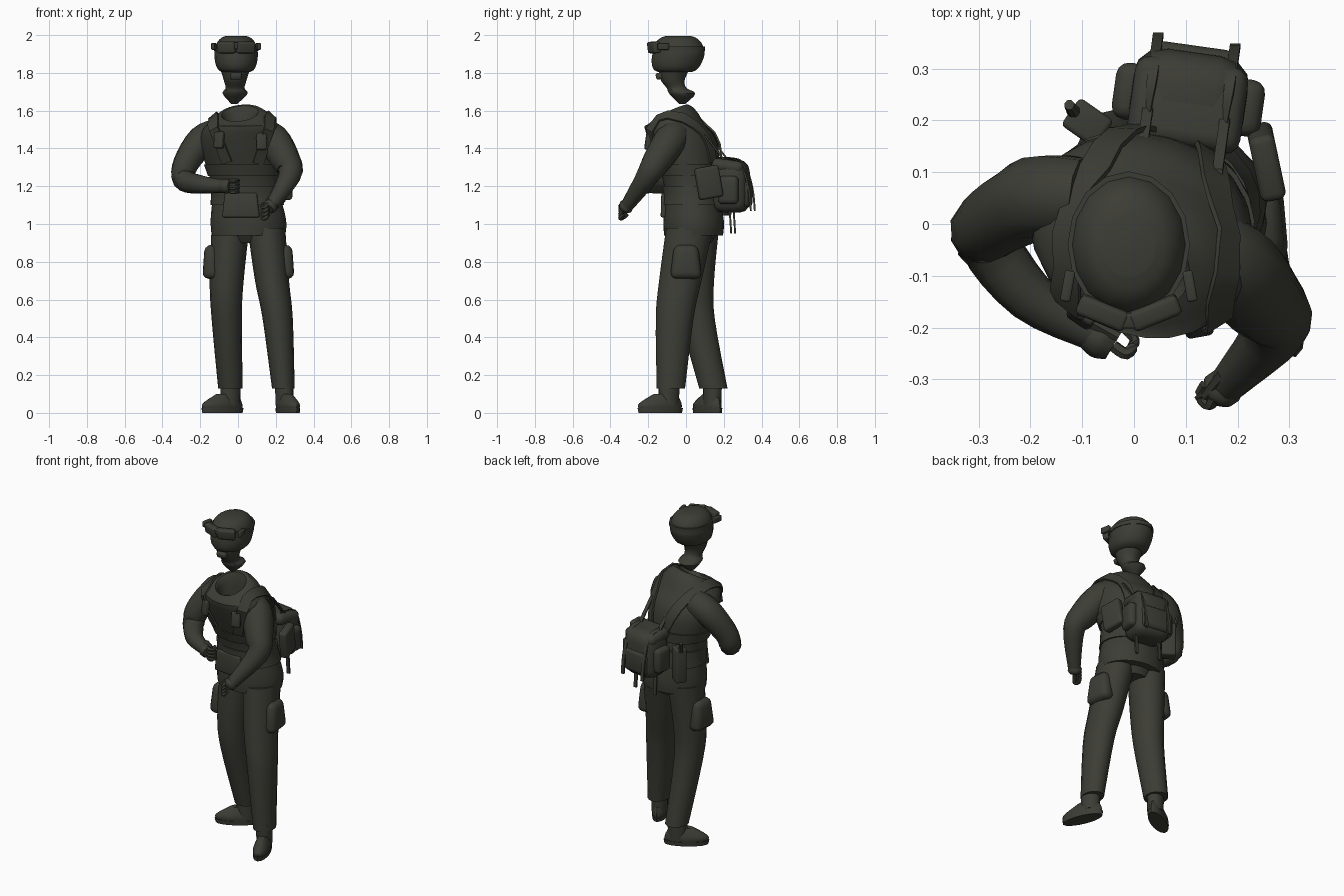
import bpy, bmesh, math
from mathutils import Vector, Matrix

default_cube = bpy.data.objects.get("Cube")
if default_cube:
    bpy.data.objects.remove(default_cube, do_unlink=True)

# One cloth colour for everything
olive = bpy.data.materials.new("dark olive cloth")
olive.use_nodes = True
olive.diffuse_color = (.046, .046, .036, 1)
shader = next(node for node in olive.node_tree.nodes if node.type == 'BSDF_PRINCIPLED')
shader.inputs["Base Color"].default_value = olive.diffuse_color
shader.inputs["Roughness"].default_value = .9


def finish(name, bm):
    bmesh.ops.recalc_face_normals(bm, faces=bm.faces)
    mesh = bpy.data.meshes.new(name)
    bm.to_mesh(mesh)
    bm.free()
    mesh.materials.append(olive)
    part = bpy.data.objects.new(name, mesh)
    bpy.context.collection.objects.link(part)
    bpy.ops.object.select_all(action='DESELECT')
    part.select_set(True)
    bpy.context.view_layer.objects.active = part
    bpy.ops.object.shade_smooth_by_angle(angle=math.radians(40))
    return part


def skin(name, rings):
    """Bridge a list of rings and cap both ends."""
    bm = bmesh.new()
    rows = [[bm.verts.new(point) for point in ring] for ring in rings]
    for lower, upper in zip(rows, rows[1:]):
        for i in range(len(lower)):
            bm.faces.new((lower[i - 1], lower[i], upper[i], upper[i - 1]))
    bm.faces.new(rows[0])
    bm.faces.new(rows[-1])
    return finish(name, bm)


def smooth(keys, steps=4):
    """Flowing curve through a few key points."""
    keys = [Vector(key) for key in keys]
    padded = [keys[0], *keys, keys[-1]]
    path = []
    for a, b, c, d in zip(padded, padded[1:], padded[2:], padded[3:]):
        for step in range(steps):
            t = step / steps
            path.append(b + (c - a + (2 * a - 5 * b + 4 * c - d + (3 * (b - c) + d - a) * t) * t) * t / 2)
    return path + [keys[-1]]


def upright(height):
    return 0, 0


def tube(name, keys, depth=1, pose=upright, sides=16):
    """Stack of level ovals; each key is a centre and a half width."""
    rings = []
    for key in smooth(keys):
        yaw, slope = pose(key.z)
        turn = Matrix.Rotation(math.radians(yaw), 3, 'Z')
        ring = []
        for i in range(sides):
            angle = math.tau * i / sides
            across, along = key.w * math.cos(angle), key.w * depth * math.sin(angle)
            ring.append(key.xyz + turn @ Vector((across, along, slope * along)))
        rings.append(ring)
    return skin(name, rings)


def limb(name, keys, sides=10):
    """Round limb square to its own path."""
    path = smooth(keys)
    rings = []
    for i, key in enumerate(path):
        ahead = (path[min(i + 1, len(path) - 1)] - path[max(i - 1, 0)]).xyz
        side = ahead.cross(Vector((.3, 1, .2))).normalized()
        rings.append([key.xyz + Matrix.Rotation(math.tau * k / sides, 3, ahead) @ side * key.w
                      for k in range(sides)])
    return skin(name, rings)


def box(name, place, size, yaw=0, tilt=0, soft=.01, taper=1):
    bm = bmesh.new()
    bmesh.ops.create_cube(bm, size=1)
    for vert in bm.verts:
        if vert.co.z > 0:
            vert.co.xy *= taper
    bmesh.ops.scale(bm, vec=size, verts=bm.verts)
    bmesh.ops.bevel(bm, geom=bm.edges[:], offset=soft, segments=3, affect='EDGES', profile=.5)
    turn = Matrix.Rotation(math.radians(yaw), 4, 'Z') @ Matrix.Rotation(math.radians(tilt), 4, 'X')
    bmesh.ops.transform(bm, matrix=Matrix.Translation(place) @ turn, verts=bm.verts)
    return finish(name, bm)


# Shirt: the chest turns against the hips, the collar slopes and folds inward
def torso_pose(height):
    return -18 * min(max(height - 1, 0) / .4, 1), max(height - 1.52, 0) * 8


shirt_keys = [(.055, .04, .94, .195), (.055, .04, 1.02, .2), (.04, .03, 1.2, .18), (.015, -.01, 1.42, .22),
              (.02, -.065, 1.53, .19), (.01, -.085, 1.585, .1), (0, -.08, 1.48, .07)]
shirt = tube("shirt", shirt_keys, depth=.8, pose=torso_pose, sides=24)


def band(name, low, high):
    """Belt that follows the shirt."""
    keys = [key + Vector((0, 0, 0, .008)) for key in smooth(shirt_keys) if low < key.z < high]
    tube(name, keys, depth=.82, pose=torso_pose, sides=24)


band("waist_belt", 1.1, 1.21)
band("chest_band", 1.25, 1.35)


def on_shirt(point, lift):
    found, spot, normal, face = shirt.closest_point_on_mesh(Vector(point))
    return spot + normal * lift, normal


def strap(name, points, width=.02, thick=.01, fitted=False):
    """Flat webbing, either lying on the shirt or hanging free."""
    backward = Vector((0, 1, .1))
    path = [on_shirt(p, thick) if fitted else (p, backward) for p in smooth(points)]
    rings = []
    for i, (point, normal) in enumerate(path):
        ahead = path[min(i + 1, len(path) - 1)][0] - path[max(i - 1, 0)][0]
        side = ahead.cross(normal).normalized() * width / 2
        rise = normal.normalized() * thick / 2
        rings.append([point + side + rise, point - side + rise, point - side - rise, point + side - rise])
    return skin(name, rings)


# Hands with curled fingers
def hand(side, sign, wrist, knuckle):
    wrist, knuckle = Vector(wrist), Vector(knuckle)
    reach = (knuckle - wrist).normalized()
    spread = Vector((0, 0, 1))
    curl = reach.cross(spread) * sign
    limb(side + "_palm", [(*wrist, .03), (*wrist.lerp(knuckle, .6), .04), (*knuckle, .03)])
    for i, finger in enumerate(("little", "ring", "middle", "index")):
        base = knuckle + spread * (i - 1.5) * .02
        bend = base + reach * .03
        tip = base + curl * .04
        limb(f"{side}_{finger}_finger", [(*base, .012), (*bend, .012), (*bend + curl * .03, .01), (*tip, .01)], sides=6)
    thumb = wrist + spread * .03 + curl * .02
    limb(side + "_thumb", [(*thumb, .015), (*thumb + reach * .07, .01)], sides=6)


# Arms
limb("right_arm", [(-.1, .05, 1.48, .08), (-.19, .05, 1.44, .082), (-.275, 0, 1.32, .07), (-.285, -.03, 1.235, .062),
                   (-.2, -.14, 1.21, .05), (-.08, -.21, 1.2, .035)])
hand("right", -1, (-.1, -.2, 1.2), (-.04, -.235, 1.2))
limb("left_arm", [(.1, -.04, 1.48, .08), (.18, -.075, 1.45, .09), (.25, -.15, 1.34, .08),
                  (.275, -.2, 1.26, .062), (.18, -.31, 1.1, .036)])
hand("left", 1, (.185, -.3, 1.11), (.16, -.33, 1.08))

# Trousers
tube("right_leg", [(-.04, .06, .98, .1), (-.06, .045, .7, .09), (-.06, .06, .5, .08), (-.04, .145, .13, .065)], depth=1.15)
tube("left_leg", [(.15, .02, .98, .1), (.18, -.03, .7, .09), (.21, -.06, .5, .08), (.24, -.08, .13, .06)], depth=1.25)
tube("trouser_seat", [(.055, .05, .9, .1), (.055, .04, 1, .17)], depth=.85)
box("right_cargo_pocket", (-.14, .05, .8), (.09, .17, .18), yaw=-5, soft=.035, taper=.75)
box("left_cargo_pocket", (.25, 0, .8), (.09, .17, .18), yaw=5, soft=.035, taper=.75)


# Boots
def boot(side, ankle, yaw):
    ankle = Vector(ankle)
    toe = Matrix.Rotation(math.radians(yaw), 3, 'Z') @ Vector((0, -1, 0))
    middle, instep = ankle + toe * .05, ankle + toe * .02

    def facing(height):
        return yaw, 0

    def layer(centre, height, half_width):
        return centre.x, centre.y, height, half_width

    tube(side + "_boot_sole", [layer(middle, 0, .046), layer(middle, .025, .048)], depth=2.7, pose=facing)
    tube(side + "_boot_foot", [layer(middle, .02, .045), layer(middle, .05, .045), layer(instep, .1, .025)],
         depth=2.7, pose=facing)
    tube(side + "_boot_shaft", [layer(ankle, .04, .045), layer(ankle, .17, .048)], depth=1.2, pose=facing)


boot("right", (-.04, .14, 0), -58)
boot("left", (.245, -.09, 0), 22)

# Helmet: rounded crown, steeper cheeks
head = Vector((-.01, -.04, 1.9))
helmet_keys = []
for degrees in range(-75, 90, 15):
    arc = math.radians(degrees)
    rise = math.sin(arc)
    power = .6 if rise > 0 else .35
    helmet_keys.append((head.x, head.y + min(rise, 0) * .02, head.z + rise / 10, .115 * math.cos(arc) ** power))
tube("helmet", helmet_keys, depth=1.2)

# Goggles, placed around the head centre
tube("goggle_strap", [(*head + Vector((0, 0, lift)), .118) for lift in (.015, .04)], depth=1.2)
for side, sign in (("right", -1), ("left", 1)):
    box(side + "_goggle_lens", head + Vector((sign * .05, -.13, .035)), (.1, .04, .06), yaw=sign * 22, tilt=8)
    box(side + "_goggle_clip", head + Vector((sign * .118, -.08, .04)), (.02, .06, .035), yaw=sign * 10, soft=.005)
box("goggle_bridge", head + Vector((0, -.145, .045)), (.06, .03, .035), tilt=8, soft=.005)

# Scarf
box("chin_piece", head + Vector((0, -.095, -.115)), (.06, .05, .035), tilt=15)
tube("neck_scarf", [(-.015, -.065, 1.81, .075), (-.015, -.07, 1.76, .06), (-.015, -.05, 1.72, .05),
                    (-.015, -.02, 1.69, .066), (-.02, -.02, 1.635, .015)], depth=1.1, sides=10)

# Pack, built on a slightly turned frame
pack_yaw = -8
pack_turn = Matrix.Rotation(math.radians(pack_yaw), 3, 'Z')


def on_pack(across, back, lift):
    return Vector((.105, .24, 1.2)) + pack_turn @ Vector((across, back, lift))


box("pack_body", on_pack(0, 0, 0), (.23, .19, .28), yaw=pack_yaw, soft=.06, taper=.95)
box("pack_lid", on_pack(0, -.01, .105), (.22, .17, .07), yaw=pack_yaw, tilt=-8, soft=.03)
box("pack_pocket", on_pack(0, .075, -.04), (.17, .06, .14), yaw=pack_yaw, soft=.025)
for side, sign in (("right", -1), ("left", 1)):
    rail = sign * .075
    box(side + "_pack_pouch", on_pack(sign * .115, 0, -.02), (.06, .11, .15), yaw=pack_yaw, soft=.025)
    strap(side + "_lid_strap", [on_pack(rail, -.06, .145), on_pack(rail, .05, .13), on_pack(rail, .1, 0),
                                on_pack(rail, .115, -.13)])
    strap(side + "_hanging_strap", [on_pack(rail, 0, -.1), on_pack(rail, .01, -.25)])
    strap(side + "_lift_strap", [on_pack(rail, -.13, .27), on_pack(rail, -.03, .14)])
    # Harness on the shirt
    strap(side + "_shoulder_strap", [(.02 + sign * .1, -.2, 1.3), (.01 + sign * .15, -.14, 1.55),
                                     (.05 + sign * .12, .1, 1.5), (.1 + sign * .08, .2, 1.33)],
          width=.06, fitted=True)
    chest = on_shirt((sign * .13, -.22, 1.43), .015)[0]
    box(side + "_chest_pouch", chest, (.055, .03, .09), yaw=sign * 22 - 12, tilt=-8)

# Pouches
box("belly_pouch", (.015, -.11, 1.1), (.2, .03, .13), yaw=-6, taper=.85)
box("left_hip_pouch", (.255, .12, 1.22), (.05, .13, .17), yaw=12, tilt=10, soft=.015)
box("radio_pouch", (-.09, .195, 1.15), (.08, .065, .21), yaw=-35)
limb("radio_cap", [(-.115, .215, 1.24, .014), (-.125, .23, 1.3, .01)], sides=8)
